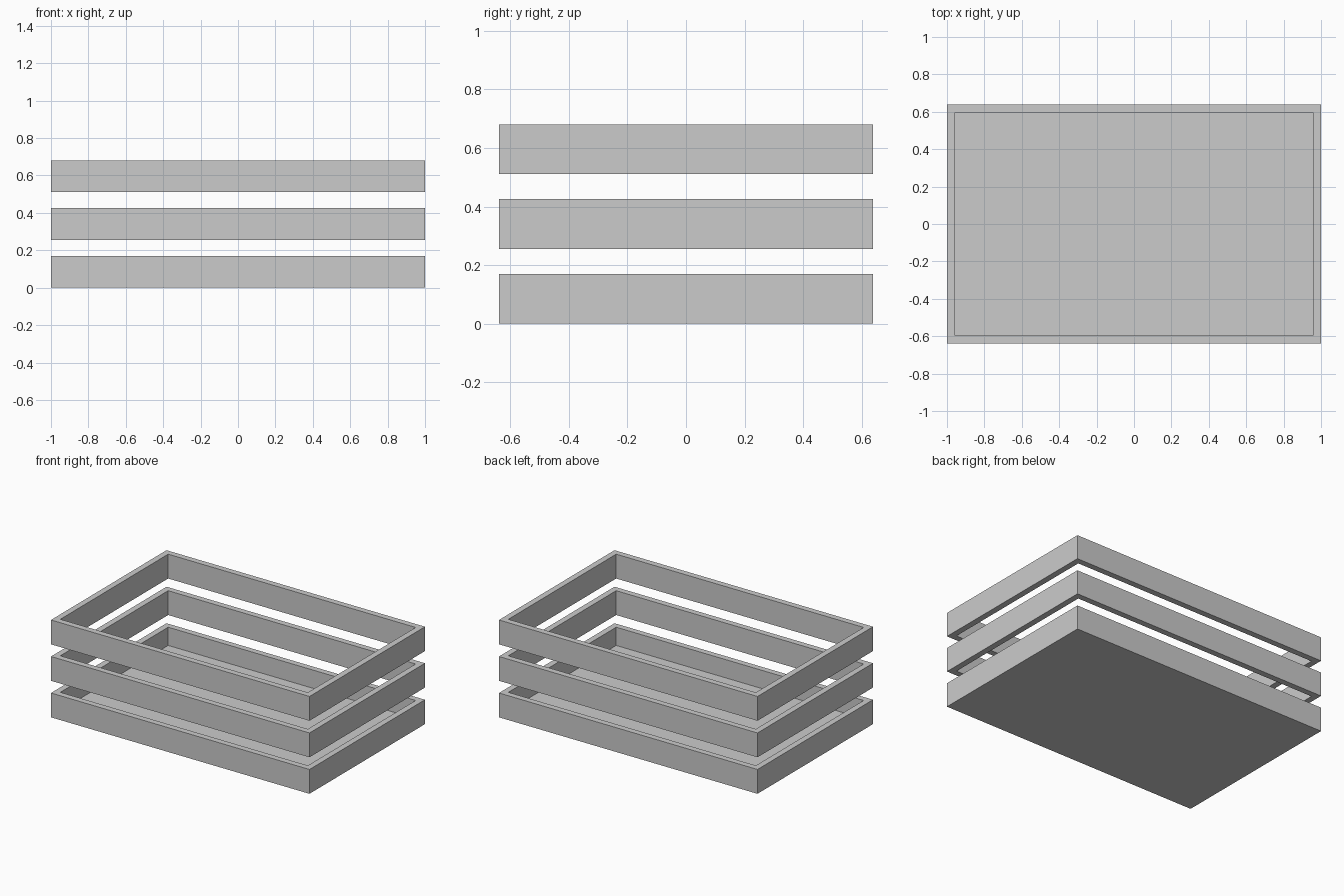
import bpy
import bmesh

if "Cube" in bpy.data.objects:
    bpy.data.objects.remove(bpy.data.objects["Cube"])

U = 2 / 47                 # board thickness, the crate's base unit
HX, HY = 1.0, 15 * U       # outer half sizes
BAND, PITCH = 4 * U, 6 * U # slat height and spacing


def crate_tier(name, z0, floor=0.0):
    """Rectangular band of slats; with a floor thickness it becomes a tray."""
    bm = bmesh.new()

    def loop(inset, z):
        x, y = HX - inset, HY - inset
        return [bm.verts.new((sx * x, sy * y, z))
                for sx, sy in ((-1, -1), (1, -1), (1, 1), (-1, 1))]

    z1 = z0 + BAND
    loops = [loop(0, z0), loop(0, z1), loop(U, z1), loop(U, z0 + floor)]
    pairs = list(zip(loops, loops[1:]))
    if floor:
        bm.faces.new(loops[0][::-1])
        bm.faces.new(loops[3])
    else:
        pairs.append((loops[3], loops[0]))
    for a, b in pairs:
        for i in range(4):
            j = (i + 1) % 4
            bm.faces.new((a[i], a[j], b[j], b[i]))
    bmesh.ops.recalc_face_normals(bm, faces=bm.faces)
    mesh = bpy.data.meshes.new(name)
    bm.to_mesh(mesh)
    bm.free()
    obj = bpy.data.objects.new(name, mesh)
    bpy.context.collection.objects.link(obj)
    return obj


# Bottom tray with floor, then two open slat bands above it
crate_tier("bottom_tray", 0, floor=U)
crate_tier("middle_slats", PITCH)
crate_tier("top_slats", 2 * PITCH)
